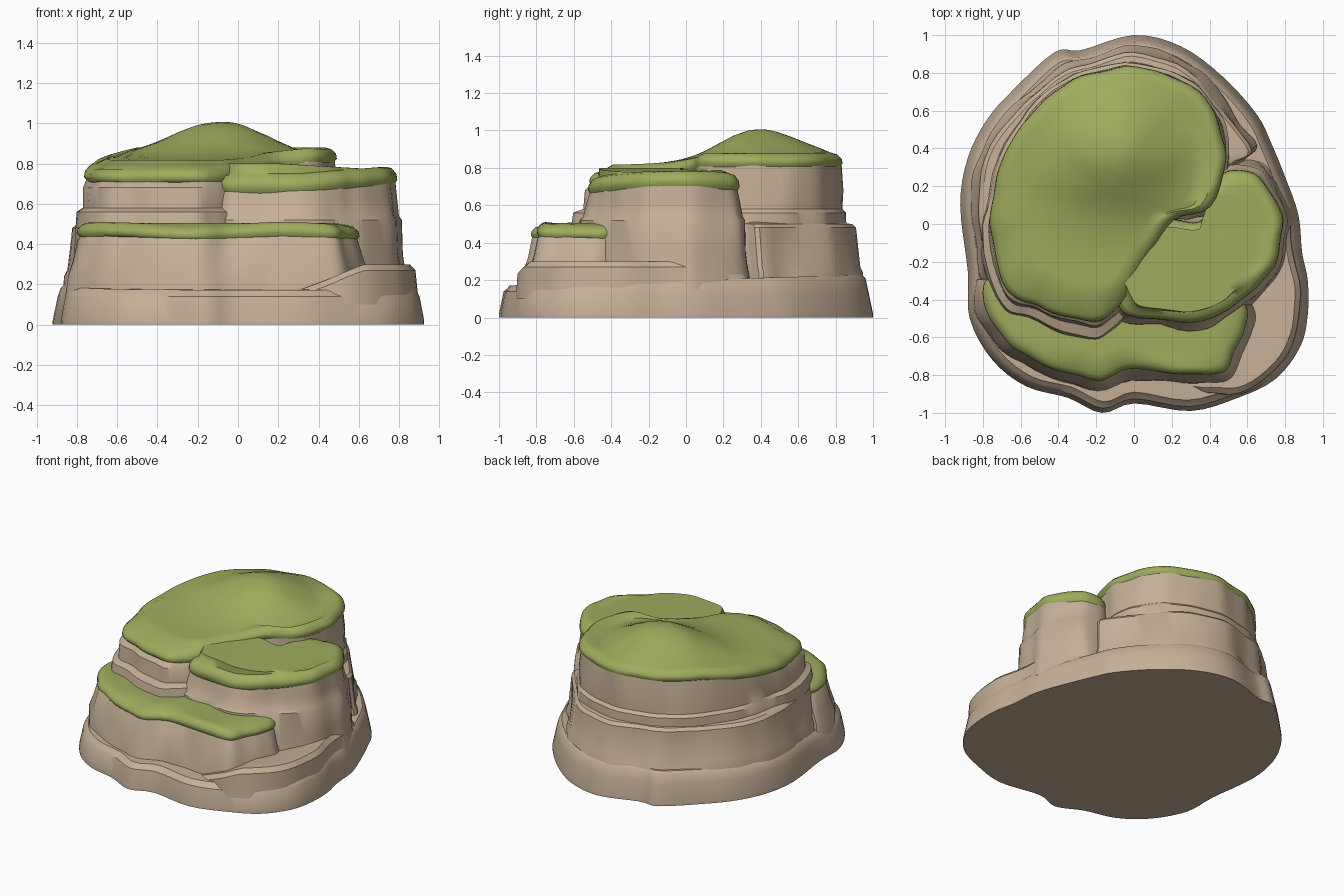
import bpy, bmesh, math
from mathutils import Vector, noise

cube = bpy.data.objects.get("Cube")
if cube:
    bpy.data.objects.remove(cube, do_unlink=True)


def make_material(name, colour):
    mat = bpy.data.materials.new(name)
    mat.use_nodes = True
    mat.diffuse_color = (*colour, 1)
    mat.node_tree.nodes["Principled BSDF"].inputs["Base Color"].default_value = (*colour, 1)
    return mat


rock = make_material("sandy rock", (0.56, 0.43, 0.31))
grass = make_material("moss green", (0.35, 0.41, 0.11))


def clamp(value):
    return max(0.0, min(1.0, value))


def smooth_outline(points, steps=4):
    """Closed rounded curve through points given in hundredths of a unit."""
    pts = [Vector(p) / 100 for p in points]
    n, out = len(pts), []
    for i in range(n):
        a, b, c, d = (pts[(i + k) % n] for k in (-1, 0, 1, 2))
        for s in range(steps):
            t = s / steps
            out.append(b + (c - a) * t / 2 + (a * 2 - b * 5 + c * 4 - d) * t ** 2 / 2
                       + (b * 3 - a - c * 3 + d) * t ** 3 / 2)
    return out


def loft(name, points, centre, rings, mat, wobble=0.0, flare=False, sharp=35):
    """Stack rings of (scale, outward offset, height or height function)."""
    bm = bmesh.new()
    mid = Vector(centre) / 100
    outline = smooth_outline(points)
    n = len(outline)

    def vert(p, z):
        height = z(p.x, p.y) if callable(z) else z
        shift = noise.noise_vector(Vector((p.x * 6, p.y * 6, height * 3))) * wobble
        return bm.verts.new((p.x + shift.x, p.y + shift.y, height))

    loops = []
    for scale, offset, z in rings:
        loop = []
        for p in outline:
            out = (p - mid).normalized()
            push = offset * (1 + 1.6 * clamp(-out.y * 1.2)) if flare else offset
            loop.append(vert(mid + (p - mid) * scale + out * push, z))
        loops.append(loop)
    for low, high in zip(loops, loops[1:]):
        for i in range(n):
            j = (i + 1) % n
            bm.faces.new((low[i], low[j], high[j], high[i]))
    tip = vert(mid, rings[-1][2])
    for i in range(n):
        bm.faces.new((loops[-1][i], loops[-1][(i + 1) % n], tip))
    bm.faces.new(list(reversed(loops[0])))
    bmesh.ops.recalc_face_normals(bm, faces=bm.faces)
    mesh = bpy.data.meshes.new(name)
    bm.to_mesh(mesh)
    bm.free()
    mesh.materials.append(mat)
    obj = bpy.data.objects.new(name, mesh)
    bpy.context.collection.objects.link(obj)
    bpy.ops.object.select_all(action='DESELECT')
    obj.select_set(True)
    bpy.context.view_layer.objects.active = obj
    bpy.ops.object.shade_smooth_by_angle(angle=math.radians(sharp))
    return obj


def above(func, dz):
    return lambda x, y: func(x, y) + dz


def grass_cap(name, points, centre, rim, top, thick):
    """Puffy lip around the rim, then a surface following the top function."""
    rings = [(1, -0.06, above(rim, 0.01)), (1, -0.01, rim),
             (1, 0.01, above(rim, thick * 0.3)), (1, 0.005, above(rim, thick * 0.6)),
             (1, -0.02, above(rim, thick * 0.9)), (1, -0.05, above(rim, thick))]
    rings += [(s, 0, top) for s in (0.84, 0.72, 0.6, 0.48, 0.36, 0.24, 0.12)]
    loft(name, points, centre, rings, grass, wobble=0.015, sharp=60)


# Outlines seen from above
base_line = [(0, 100), (25, 94), (47, 78), (65, 58), (73, 42), (80, 25), (87, 5), (89, -15),
             (92, -30), (92, -48), (88, -65), (75, -82), (55, -92), (30, -99), (0, -95),
             (-17, -100), (-35, -92), (-57, -86), (-75, -72), (-87, -50), (-88, -25),
             (-92, 10), (-88, 35), (-78, 55), (-65, 70), (-42, 91), (-28, 92)]
shelf_line = [(25, -85), (45, -89), (60, -88), (74, -78), (84, -64), (88, -48), (88, -30),
              (84, -14), (82, 5), (76, 20), (69, 34), (55, 30), (20, 0), (5, -50)]
back_line = [(0, 90), (22, 84), (40, 70), (50, 55), (61, 40), (52, 31), (40, 10), (20, -20),
             (-20, -40), (-60, -38), (-76, -32), (-80, -10), (-82, 12), (-79, 32), (-68, 52),
             (-52, 68), (-38, 80), (-20, 85)]
hill_line = [(0, 82), (20, 77), (37, 66), (45, 50), (47, 30), (40, 10), (20, 2), (8, -15),
             (-5, -38), (-12, -46), (-20, -50), (-35, -49), (-50, -43), (-62, -38), (-71, -25),
             (-75, 0), (-73, 20), (-65, 42), (-50, 62), (-35, 74), (-20, 79)]
lobe_line = [(15, 2), (36, 0), (41, 18), (50, 27), (62, 27), (70, 20), (77, 4), (76, -8),
             (73, -22), (63, -34), (56, -40), (49, -45), (38, -50), (20, -51), (0, -49),
             (-8, -42), (-14, -25), (-5, -5)]
ledge_line = [(-70, -27), (-78, -30), (-78, -45), (-70, -58), (-60, -67), (-45, -75),
              (-30, -79), (-18, -82), (-3, -76), (15, -78), (35, -79), (48, -77), (53, -66),
              (58, -55), (59, -42), (40, -25), (0, -15), (-40, -15)]


# Heights of the grass rims and tops
def hill_rim(x, y):
    return 0.70 + 0.1 * clamp((x / 2 + y + 0.45) / 0.75)


def hill_top(x, y):
    dx, dy = x + 0.07, y - 0.38
    dx /= 0.38 if dx < 0 else 0.3
    dy /= 0.28 if dy < 0 else 0.36
    return 0.74 + hill_rim(x, y) * 0.11 + 0.18 * math.exp(-dx * dx - dy * dy)


def lobe_rim(x, y):
    return 0.65 + 0.04 * clamp((x - 0.3) * 2)


def lobe_top(x, y):
    return 0.80 - 0.03 * clamp((x - 0.2) * 2)


def ledge_rim(x, y):
    return 0.425 + 0.01 * math.sin(x * 7)


def ledge_top(x, y):
    return 0.505


def base_top(x, y):
    return 0.20 + 0.03 * y


def shelf_top(x, y):
    return 0.17 + 0.13 * clamp((x - 0.3) * 3) - 0.1 * clamp((y - 0.12) * 4)


# Rock tiers
loft("base_rock", base_line, (0, 0),
     [(1, 0, 0), (1, 0, 0.02), (1, -0.025, 0.14), (1, -0.04, above(base_top, -0.02)),
      (1, -0.06, base_top), (0.8, 0, base_top)], rock)
loft("right_shelf", shelf_line, (45, -30),
     [(1, 0.01, 0.1), (1, 0, above(shelf_top, -0.03)), (1, -0.03, shelf_top),
      (0.8, 0, shelf_top)], rock, wobble=0.015)
loft("back_tier", back_line, (-5, 20),
     [(1, 0.045, 0.1), (1, 0.04, 0.24), (1, 0.025, 0.27), (1, 0.005, 0.48),
      (1, -0.015, 0.5), (0.85, 0, 0.51)], rock, wobble=0.02)
loft("front_ledge_wall", ledge_line, (-10, -30),
     [(1, 0.07, 0.1), (1, 0.06, 0.24), (1, 0.03, 0.32), (1, 0.005, 0.42),
      (1, -0.02, 0.46)], rock, wobble=0.025)
loft("hill_wall", hill_line, (-12, 18),
     [(1, 0.05, 0.15), (1, 0.04, 0.45), (1, 0.032, 0.56), (1, 0.014, 0.58), (1, 0.01, 0.68),
      (1, -0.005, above(hill_rim, 0.02)), (0.9, 0, above(hill_rim, 0.03))],
     rock, wobble=0.025, flare=True)
loft("right_lobe_wall", lobe_line, (32, -18),
     [(1, 0.07, 0.15), (1, 0.05, 0.35), (1, 0.04, 0.52), (1, 0.025, 0.54), (1, 0.01, 0.62),
      (1, -0.005, above(lobe_rim, 0.02)), (0.9, 0, above(lobe_rim, 0.03))],
     rock, wobble=0.025)

# Grass caps
grass_cap("hill_grass", hill_line, (-12, 18), hill_rim, hill_top, 0.08)
grass_cap("right_lobe_grass", lobe_line, (32, -18), lobe_rim, lobe_top, 0.1)
grass_cap("front_ledge_grass", ledge_line, (-10, -30), ledge_rim, ledge_top, 0.075)
